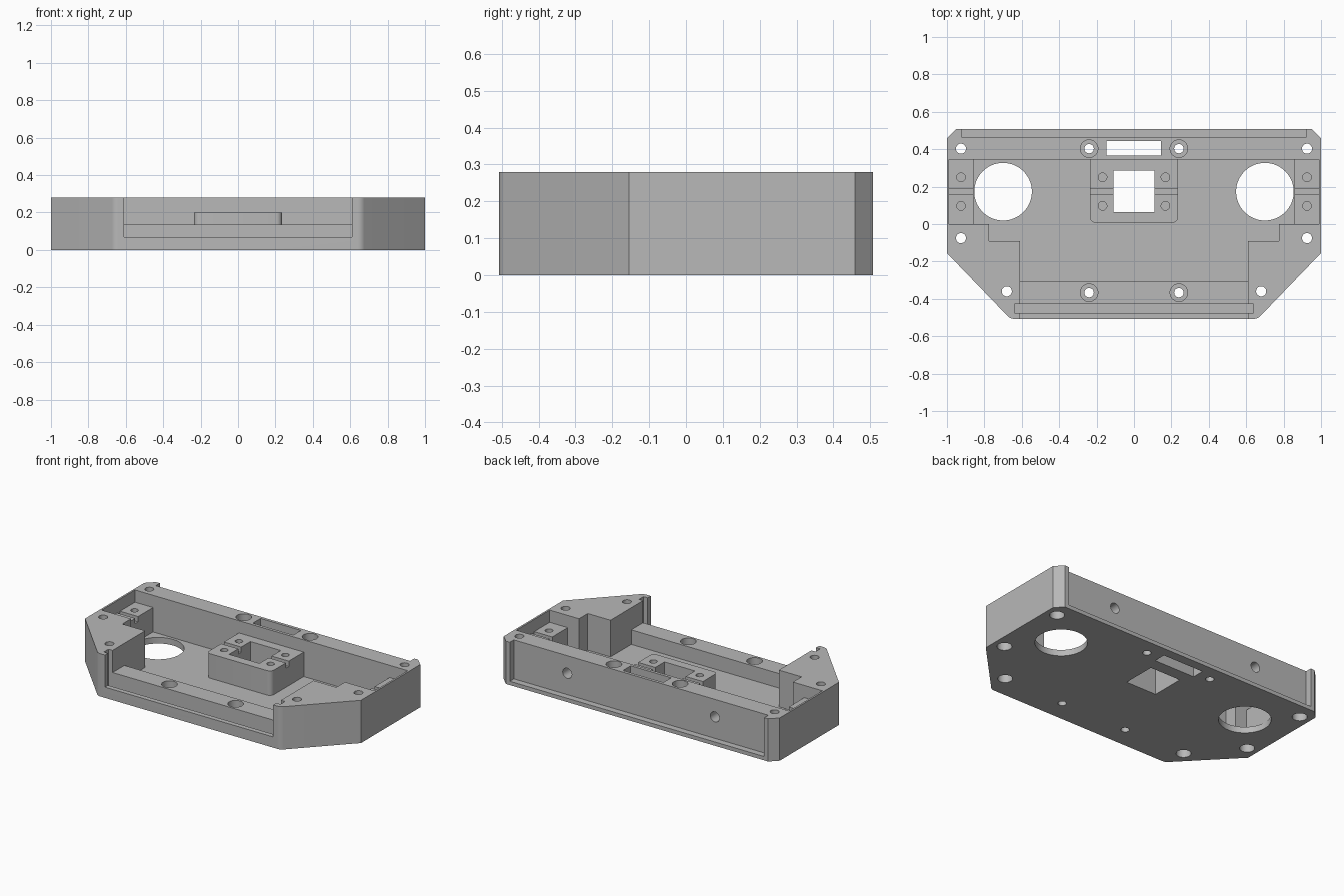
import bpy, bmesh
from math import cos, sin, pi, radians
from mathutils import Vector

default = bpy.data.objects.get("Cube")
if default:
    bpy.data.objects.remove(default, do_unlink=True)

TOP, FLOOR, LEDGE, BLOCK, OVER = 0.28, 0.04, 0.135, 0.2, 0.35

grey = bpy.data.materials.new("light_grey")
grey.use_nodes = True
grey.diffuse_color = (0.48, 0.48, 0.48, 1)
grey.node_tree.nodes["Principled BSDF"].inputs["Base Color"].default_value = grey.diffuse_color


def prism(name, points, z0, z1):
    """Extrude an anticlockwise outline from z0 to z1."""
    bm = bmesh.new()
    face = bm.faces.new([bm.verts.new((x, y, z0)) for x, y in points])
    ext = bmesh.ops.extrude_face_region(bm, geom=[face])["geom"]
    for v in ext:
        if isinstance(v, bmesh.types.BMVert):
            v.co.z = z1
    bmesh.ops.recalc_face_normals(bm, faces=bm.faces)
    mesh = bpy.data.meshes.new(name)
    bm.to_mesh(mesh)
    bm.free()
    mesh.materials.append(grey)
    obj = bpy.data.objects.new(name, mesh)
    bpy.context.scene.collection.objects.link(obj)
    return obj


def box(name, x0, x1, y0, y1, z0, z1):
    return prism(name, [(x0, y0), (x1, y0), (x1, y1), (x0, y1)], z0, z1)


def cylinder(name, x, y, r, z0, z1, n=32):
    ring = [(x + r * cos(2 * pi * i / n), y + r * sin(2 * pi * i / n)) for i in range(n)]
    return prism(name, ring, z0, z1)


def mirrored(half):
    """Close an outline given by its +x half, listed from front to back."""
    return half + [(-x, y) for x, y in reversed(half)]


def arc(cx, cy, r, a0, a1, n=6):
    steps = [radians(a0 + (a1 - a0) * i / n) for i in range(n + 1)]
    return [(cx + r * cos(a), cy + r * sin(a)) for a in steps]


helpers = []


def combine(tool, operation="DIFFERENCE"):
    mod = body.modifiers.new(tool.name, "BOOLEAN")
    mod.operation, mod.solver, mod.object = operation, "EXACT", tool
    tool.hide_render = True
    helpers.append(tool)


# Outer shell: chamfered back corners, wide slanted front corners
outline = mirrored(arc(0.64, -0.457, 0.05, -90, -45) + [(1, -0.155), (1, 0.458), (0.95, 0.507)])
body = prism("tray_body", outline, 0, TOP)

# Stepped cavity
combine(prism("cavity", mirrored([(0.61, -0.305), (0.61, -0.09), (0.775, -0.09), (0.775, 0),
                                  (0.988, 0), (0.988, 0.345)]), FLOOR, OVER))

# Lowered front wall, front lip and front panel slot
combine(box("front_opening", -0.61, 0.61, -0.6, -0.2, LEDGE, OVER))
combine(box("lip_opening", -0.61, 0.61, -0.6, -0.45, 0.07, OVER))
combine(box("panel_slot", -0.64, 0.64, -0.475, -0.427, FLOOR, OVER))

# Recess across the back face
combine(box("back_recess", -0.922, 0.922, 0.465, 0.6, 0.025, OVER))

# Centre mounting block with rounded front corners
combine(prism("centre_block", mirrored(arc(0.205, 0.037, 0.03, -90, 0) + [(0.235, 0.355)]),
              0.02, BLOCK), "UNION")

# Side mounting blocks, and the wheel openings beside them
for s in (-1, 1):
    x0, x1 = sorted((s * 0.857, s * 0.994))
    combine(box("side_block", x0, x1, -0.01, 0.355, 0.02, BLOCK), "UNION")
    combine(cylinder("round_opening", s * 0.7, 0.173, 0.154, -0.1, FLOOR + 0.03, 64))
    x0, x1 = sorted((s * 0.8, s * 0.988))
    combine(box("side_groove", x0, x1, 0.16, 0.19, BLOCK - 0.035, OVER))

# Grooves and windows through the middle
combine(box("centre_groove", -0.3, 0.3, 0.16, 0.19, BLOCK - 0.035, BLOCK + 0.05))
combine(box("square_window", -0.11, 0.11, 0.065, 0.285, -0.1, OVER))
combine(box("back_window", -0.148, 0.145, 0.365, 0.445, -0.1, OVER))

for s in (-1, 1):
    # Corner screw holes, widened from below
    for x, y in ((0.925, 0.403), (0.925, -0.075), (0.68, -0.36)):
        combine(cylinder("corner_hole", s * x, y, 0.027, -0.1, OVER))
        combine(cylinder("corner_bore", s * x, y, 0.044, -0.1, 0.1))
    # Wall screw holes, widened from above
    for y in (0.403, -0.367):
        combine(cylinder("wall_hole", s * 0.24, y, 0.025, -0.1, OVER))
        combine(cylinder("wall_bore", s * 0.24, y, 0.047, 0.06, OVER))
    # Blind pilot holes in the mounting blocks
    for x in (0.168, 0.925):
        for y in (0.097, 0.25):
            combine(cylinder("pilot_hole", s * x, y, 0.023, 0.08, OVER))
    # Blind holes in the back face
    hole = cylinder("back_hole", 0, 0, 0.033, -0.05, 0.1)
    hole.rotation_euler.x = radians(90)
    hole.location = Vector((s * 0.535, 0.48, 0.165))
    combine(hole)

# Bake the cuts and drop the helpers
bpy.context.view_layer.update()
graph = bpy.context.evaluated_depsgraph_get()
result = bpy.data.meshes.new_from_object(body.evaluated_get(graph))
body.modifiers.clear()
body.data = result
for tool in helpers:
    bpy.data.objects.remove(tool, do_unlink=True)

bpy.ops.object.select_all(action="DESELECT")
body.select_set(True)
bpy.context.view_layer.objects.active = body
bpy.ops.object.shade_smooth_by_angle(angle=radians(30))
